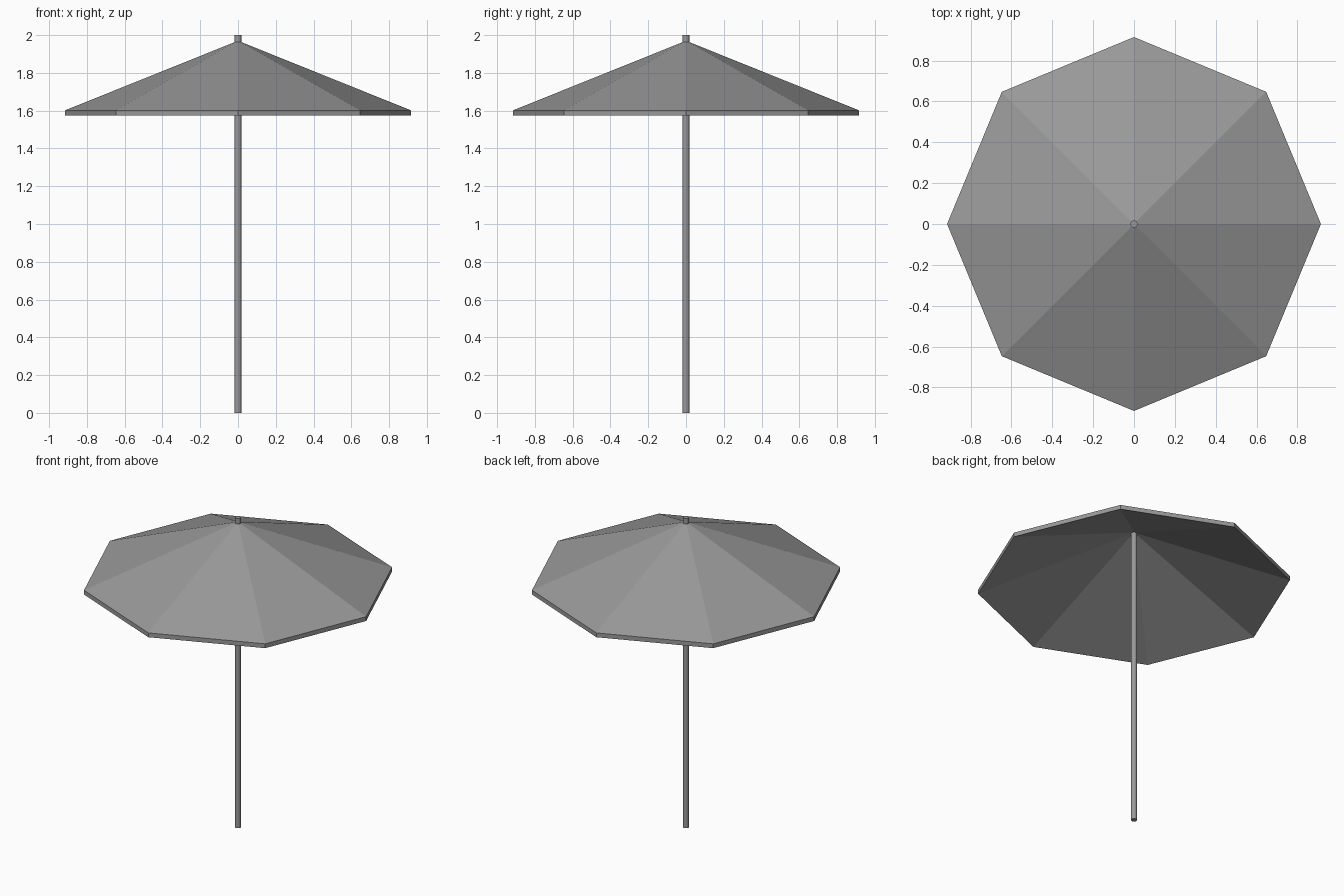
import bpy, bmesh
from math import cos, sin, tau

if "Cube" in bpy.data.objects:
    bpy.data.objects.remove(bpy.data.objects["Cube"])

SIDES = 8
RADIUS = 0.915
RIM_Z = 1.602
APEX_Z = 1.97
DROP = 0.028

grey = bpy.data.materials.new("dark_grey")
grey.diffuse_color = (0.32, 0.32, 0.32, 1)
grey.use_nodes = True
grey.node_tree.nodes["Principled BSDF"].inputs["Base Color"].default_value = grey.diffuse_color

# Canopy: eight-sided shell with a thin vertical rim and hollow underside
bm = bmesh.new()


def layer(z_rim, z_apex):
    ring = [bm.verts.new((RADIUS * cos(tau * i / SIDES), RADIUS * sin(tau * i / SIDES), z_rim))
            for i in range(SIDES)]
    return ring, bm.verts.new((0, 0, z_apex))


outer, top = layer(RIM_Z, APEX_Z)
inner, under = layer(RIM_Z - DROP, APEX_Z - DROP)
for i in range(SIDES):
    j = (i + 1) % SIDES
    bm.faces.new((outer[i], outer[j], top))
    bm.faces.new((inner[j], inner[i], under))
    bm.faces.new((inner[i], inner[j], outer[j], outer[i]))

mesh = bpy.data.meshes.new("canopy")
bm.to_mesh(mesh)
bm.free()
mesh.materials.append(grey)
bpy.context.collection.objects.link(bpy.data.objects.new("canopy", mesh))

# Pole: runs from the ground through the canopy to a short tip
bpy.ops.mesh.primitive_cylinder_add(vertices=12, radius=0.018, depth=2, location=(0, 0, 1))
pole = bpy.context.object
pole.name = "pole"
pole.data.materials.append(grey)
bpy.ops.object.shade_smooth_by_angle()
